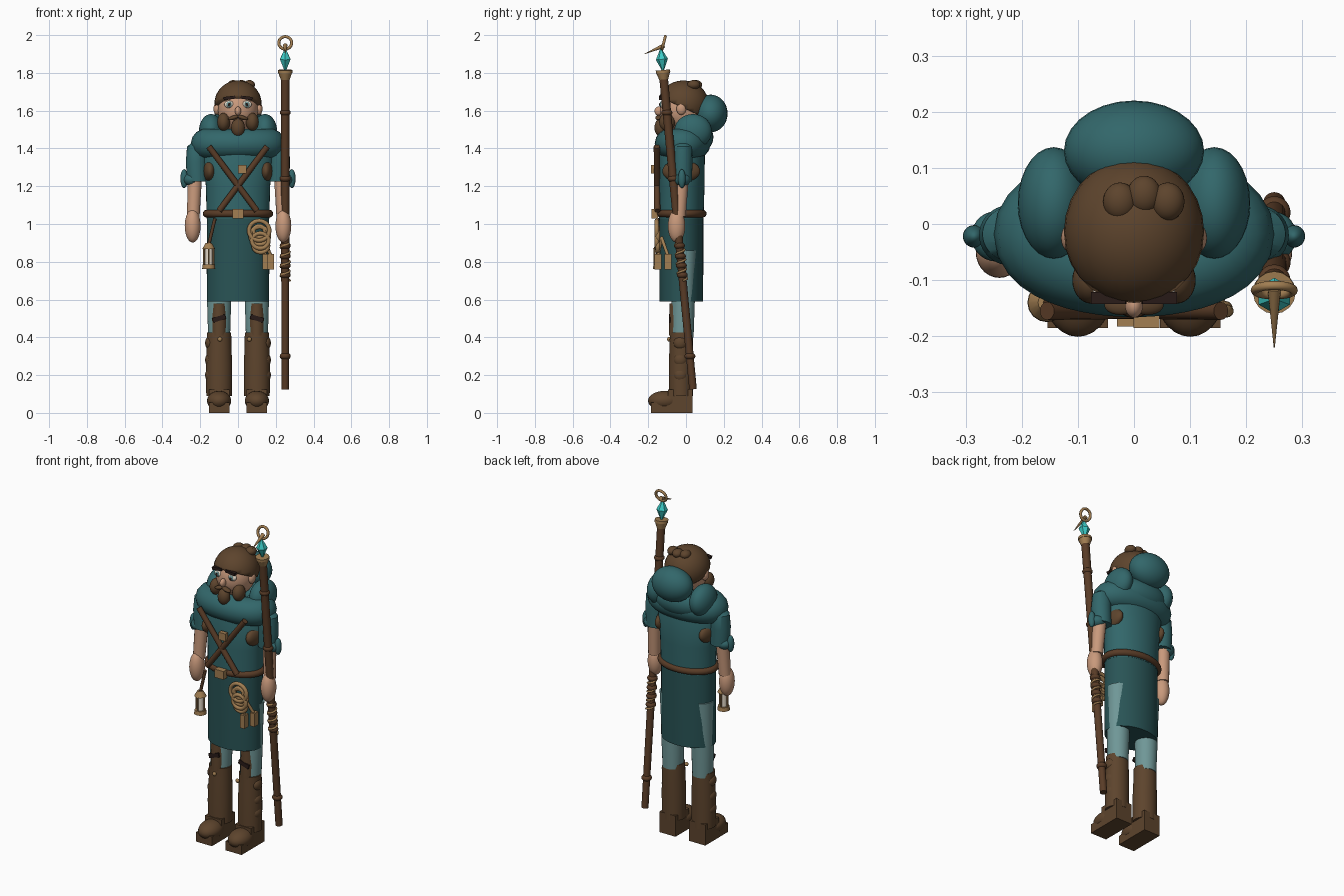
import bpy, bmesh
from math import sin, cos, pi
from mathutils import Vector

if "Cube" in bpy.data.objects:
    bpy.data.objects.remove(bpy.data.objects["Cube"])


def material(name, r, g, b):
    m = bpy.data.materials.new(name)
    m.use_nodes = True
    m.diffuse_color = (r, g, b, 1)
    m.node_tree.nodes["Principled BSDF"].inputs["Base Color"].default_value = (r, g, b, 1)
    return m


teal = material("teal cloth", .032, .135, .145)
deep = material("deep teal cloth", .022, .088, .092)
pale = material("pale teal cloth", .16, .31, .31)
brown = material("brown leather and hair", .11, .058, .026)
strap = material("strap brown", .10, .045, .02)
dark = material("dark brown", .022, .011, .009)
skin = material("skin", .58, .32, .2)
tan = material("tan brass", .36, .21, .085)
crystal = material("cyan crystal", .045, .6, .57)
cream = material("cream", .8, .72, .6)


def finish(name, mat, smooth=True):
    o = bpy.context.object
    o.name = name
    o.data.materials.append(mat)
    if smooth:
        bpy.ops.object.shade_smooth_by_angle(angle=.7)
    return o


def ball(name, mat, loc, size, rot=(0, 0, 0)):
    bpy.ops.mesh.primitive_uv_sphere_add(segments=28, ring_count=16, radius=1, location=loc, rotation=rot)
    bpy.context.object.scale = size
    return finish(name, mat)


def box(name, mat, loc, size, rot=(0, 0, 0)):
    bpy.ops.mesh.primitive_cube_add(size=1, location=loc, rotation=rot)
    bpy.context.object.scale = size
    return finish(name, mat, False)


def rod(name, mat, a, b, r1, r2, sides=16):
    a, b = Vector(a), Vector(b)
    bpy.ops.mesh.primitive_cone_add(vertices=sides, radius1=r1, radius2=r2, depth=(b - a).length, location=(a + b) / 2)
    o = bpy.context.object
    o.rotation_euler = (b - a).to_track_quat('Z', 'Y').to_euler()
    return finish(name, mat, sides > 8)


def tube(name, mat, points, radius, cyclic=True):
    c = bpy.data.curves.new(name, 'CURVE')
    c.dimensions = '3D'
    c.bevel_depth, c.bevel_resolution, c.use_fill_caps = radius, 5, True
    s = c.splines.new('POLY')
    s.points.add(len(points) - 1)
    for p, q in zip(s.points, points):
        p.co = (*q, 1)
    s.use_cyclic_u = cyclic
    c.materials.append(mat)
    o = bpy.data.objects.new(name, c)
    bpy.context.collection.objects.link(o)
    return o


def oval(x, y, z, rx, ry, n=40):
    return [(x + rx * cos(2 * pi * i / n), y + ry * sin(2 * pi * i / n), z) for i in range(n)]


def upright(x, y, z, rx, rz, n=28):
    return [(x + a, y, z + b) for a, b, _ in oval(0, 0, 0, rx, rz, n)]


def loft(name, mat, rings, n=40):
    # Each ring is x, y, z, x radius, y radius
    bm = bmesh.new()
    loops = [[bm.verts.new(p) for p in oval(*r, n)] for r in rings]
    for a, b in zip(loops, loops[1:]):
        for i in range(n):
            j = (i + 1) % n
            bm.faces.new((a[i], a[j], b[j], b[i]))
    bm.faces.new(loops[0][::-1])
    bm.faces.new(loops[-1])
    me = bpy.data.meshes.new(name)
    bm.to_mesh(me)
    bm.free()
    o = bpy.data.objects.new(name, me)
    bpy.context.collection.objects.link(o)
    bpy.ops.object.select_all(action='DESELECT')
    o.select_set(True)
    bpy.context.view_layer.objects.active = o
    return finish(name, mat)


# Tunic, belt and chest straps
loft("tunic_skirt", deep, [(0, -.025, .59, .165, .115), (0, -.025, .8, .165, .117), (0, -.025, 1.05, .165, .117)])
loft("tunic_chest", teal, [(0, -.025, 1.03, .166, .118), (0, -.022, 1.2, .17, .12),
                           (0, -.02, 1.38, .19, .12), (0, -.02, 1.46, .13, .09)])
tube("belt", strap, oval(0, -.023, 1.055, .166, .112), .02)
box("belt_buckle", tan, (0, -.165, 1.055), (.06, .035, .05))
box("strap_buckle", tan, (.022, -.172, 1.29), (.046, .026, .045))
for s in (-1, 1):
    rod("chest_strap", strap, (s * .155, -.155, 1.41), (s * -.1, -.152, 1.07), .016, .016)

# Cowl and rolled hood
tube("cowl", teal, oval(0, -.018, 1.425, .17, .068), .08)
ball("hood_back", teal, (0, .13, 1.585), (.125, .09, .1))
ball("hood_base", teal, (0, .06, 1.46), (.16, .085, .085))

# Arms and sleeves
for s in (-1, 1):
    loft("sleeve", teal, [(s * .215, -.02, 1.225, .055, .052), (s * .22, -.02, 1.33, .056, .054),
                          (s * .215, -.018, 1.41, .055, .05), (s * .19, -.018, 1.45, .03, .03)])
    ball("hood_side", teal, (s * .143, .037, 1.49), (.064, .1, .092))
    ball("sleeve_knot", teal, (s * .285, -.022, 1.24), (.02, .02, .05))
    ball("sleeve_roll", teal, (s * .245, -.022, 1.235), (.045, .045, .035))
    ball("side_patch", brown, (s * .148, -.025, 1.28), (.036, .1, .06))
    rod("forearm", skin, (s * .237, -.035, 1.04), (s * .228, -.022, 1.25), .034, .038)
    ball("hand", skin, (s * .24, -.05, .99), (.042, .046, .088))

# Head and face
rod("neck", skin, (0, -.02, 1.4), (0, -.02, 1.56), .06, .06)
ball("head", skin, (0, -.02, 1.605), (.108, .118, .12))
hair = ball("hair", brown, (0, -.014, 1.637), (.125, .133, .123))
bm = bmesh.new()
bm.from_mesh(hair.data)
cut = bmesh.ops.bisect_plane(bm, geom=bm.verts[:] + bm.edges[:] + bm.faces[:], plane_co=(0, -.85, .24),
                             plane_no=(0, -.5, -1), clear_outer=True)
rim = [e for e in cut["geom_cut"] if isinstance(e, bmesh.types.BMEdge)]
bmesh.ops.contextual_create(bm, geom=rim)
bm.to_mesh(hair.data)
bm.free()
for x, y in ((-.025, .04), (.018, .052), (.06, .04)):
    ball("hair_lump", brown, (x, y, 1.737), (.03, .034, .025))
ball("nose", skin, (0, -.145, 1.598), (.016, .022, .024))
box("mouth", dark, (0, -.142, 1.545), (.035, .01, .01))
ball("chin_beard", brown, (0, -.135, 1.51), (.036, .032, .048))
for s in (-1, 1):
    ball("ear", skin, (s * .112, -.025, 1.61), (.018, .026, .032))
    ball("eye", cream, (s * .047, -.12, 1.633), (.026, .016, .02))
    ball("iris", pale, (s * .047, -.132, 1.633), (.014, .008, .015))
    ball("pupil", dark, (s * .047, -.138, 1.633), (.007, .005, .008))
    box("eyebrow", dark, (s * .045, -.132, 1.668), (.062, .022, .016), (0, s * .12, 0))
    ball("cheek_beard", brown, (s * .076, -.1, 1.54), (.034, .042, .048))
    ball("moustache", brown, (s * .024, -.145, 1.563), (.03, .017, .011), (0, s * .3, 0))

# Legs and boots
for s in (-1, 1):
    loft("trouser_leg", pale, [(s * .1, -.02, .4, .058, .06), (s * .1, -.015, .6, .064, .062),
                               (s * .101, -.012, .72, .064, .062), (s * .101, -.006, .86, .068, .062)])
    loft("knee_patch", brown, [(s * .1, -.045, .41, .04, .045), (s * .1, -.045, .5, .042, .044),
                               (s * .1, -.045, .58, .036, .042)])
    box("knee_strap", dark, (s * .1, -.086, .5), (.07, .01, .025), (0, s * .3, 0))
    loft("boot_shaft", brown, [(s * .1, -.027, .09, .068, .064), (s * .1, -.027, .25, .069, .064),
                               (s * .1, -.025, .36, .065, .062), (s * .1, -.025, .425, .064, .06)])
    for z in (.2, .28, .37):
        ball("boot_crease", brown, (s * .15, -.03, z), (.024, .035, .035))
    ball("boot_toe", brown, (s * .1, -.115, .064), (.064, .086, .052))
    box("boot_sole", brown, (s * .1, -.075, .028), (.108, .22, .056))
    box("boot_heel", brown, (s * .1, -.03, .07), (.108, .13, .11))
    ball("boot_button", tan, (s * .078 - .018, -.09, .39), (.012, .01, .012))

# Lantern on its strap
lx, ly = -.155, -.14
rod("lantern_strap", strap, (lx, ly, .89), (-.122, ly, 1.03), .009, .009, 10)
rod("lantern_base", tan, (lx, ly, .762), (lx, ly, .785), .035, .032)
rod("lantern_glass", cream, (lx, ly, .785), (lx, ly, .872), .02, .02)
rod("lantern_cap", tan, (lx, ly, .868), (lx, ly, .9), .034, .016)
for x, y, _ in oval(lx, ly, 0, .026, .026, 4):
    rod("lantern_post", tan, (x, y, .78), (x, y, .87), .005, .005, 8)

# Rope coil and tags
for i in range(4):
    tube("rope_coil", tan, upright(.112 + .003 * i, -.155 + .006 * (i % 2), .965 - .027 * i,
                                   .054 - .005 * i, .052 - .006 * i), .0115)
tube("rope_core", tan, upright(.112, -.15, .96, .03, .03), .011)
for x, y in ((.145, -.148), (.175, -.095)):
    rod("tag_cord", tan, (x, y, .83), (.13, -.13, .93), .009, .009, 10)
    box("tag", tan, (x, y, .8), (.03, .038, .08))

# Staff with knots, wrapping, crystal, ring and spike
foot, top = Vector((.25, .037, .125)), Vector((.25, -.12, 1.79))


def along(z):
    return foot.lerp(top, (z - foot.z) / (top.z - foot.z))


rod("staff", strap, foot, top, .02, .023)
for z in (.3, .73, .78, .83, .885, 1.24, 1.59):
    ball("staff_knot", strap, along(z), (.029, .029, .02))
wrap = []
for i in range(50):
    p = along(.7 + .004 * i)
    wrap.append((p.x + .024 * cos(i * .5), p.y + .024 * sin(i * .5), p.z))
tube("staff_wrap", tan, wrap, .006, False)
rod("staff_collar", tan, along(1.765), along(1.8), .024, .036)
rod("collar_lip", tan, along(1.8), along(1.815), .038, .038)
mid = along(1.872)
rod("crystal_lower", crystal, along(1.81), mid, .004, .032, 6)
rod("crystal_upper", crystal, mid, along(1.935), .032, 0, 6)
bpy.ops.mesh.primitive_torus_add(major_segments=28, minor_segments=10, major_radius=.034, minor_radius=.008,
                                 location=(.25, -.118, 1.959), rotation=(pi / 2 - .25, 0, 0))
finish("staff_ring", tan)
rod("staff_spike", tan, (.25, -.115, 1.945), (.25, -.22, 1.9), .012, .001, 12)
